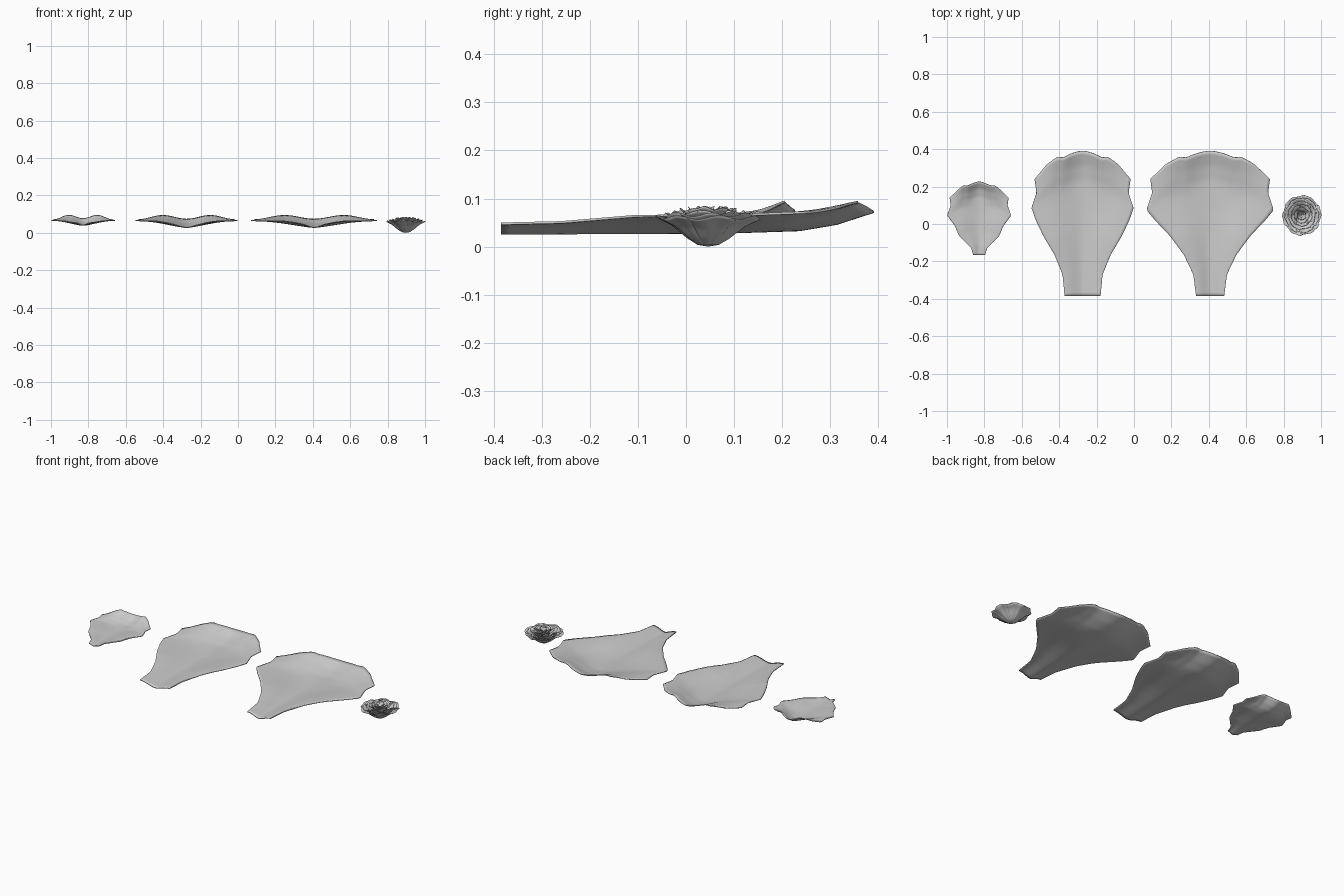
import bpy, bmesh, math

if "Cube" in bpy.data.objects:
    bpy.data.objects.remove(bpy.data.objects["Cube"])


def interp(pts, t):
    """Piecewise-linear lookup in a list of (t, value)."""
    for (a, va), (b, vb) in zip(pts, pts[1:]):
        if t <= b:
            return va + (vb - va) * (t - a) / (b - a)
    return pts[-1][1]


def grid_mesh(bm, fn, nu, nv):
    """Quad grid of fn(u, v), u and v in 0..1."""
    rows = [[bm.verts.new(fn(i / nu, j / nv)) for i in range(nu + 1)] for j in range(nv + 1)]
    for r0, r1 in zip(rows, rows[1:]):
        for i in range(nu):
            bm.faces.new((r0[i], r0[i + 1], r1[i + 1], r1[i]))


def finish(bm, name, thickness):
    me = bpy.data.meshes.new(name)
    bm.to_mesh(me)
    bm.free()
    ob = bpy.data.objects.new(name, me)
    bpy.context.collection.objects.link(ob)
    sol = ob.modifiers.new("thickness", 'SOLIDIFY')
    sol.thickness = thickness
    sol.offset = -1
    for o in bpy.context.selected_objects:
        o.select_set(False)
    ob.select_set(True)
    bpy.context.view_layer.objects.active = ob
    bpy.ops.object.shade_smooth_by_angle(angle=math.radians(40))


def petal(name, cx, side, crest, zc, ze):
    """side: (y, half width) base to corner; crest: (|s|, y) over the tip."""
    y0, (y1, _) = side[0][0], side[-1]

    def fn(u, v):
        s = 2 * u - 1
        a = abs(s)
        ys = y0 + (y1 - y0) * v
        x = interp(side, ys) * s
        y = y0 + (interp(crest, a) - y0) * v
        c, e = interp(zc, v), interp(ze, v)
        z = c + (e - c) * (1 - math.cos(math.pi * a ** 0.85)) / 2
        # raised lobes either side of the tip
        z += 0.021 * max(0, (v - 0.68) / 0.32) ** 1.5 * math.sin(math.pi * a) ** 2
        return (cx + x, y, z)

    bm = bmesh.new()
    grid_mesh(bm, fn, 40, 40)
    finish(bm, name, 0.005)


# three loose petals
crest = [(0, .39), (.08, .388), (.22, .377), (.40, .355), (.52, .358), (.74, .32), (1, .24)]
zc = [(0, .03), (.6, .032), (.8, .037), (.9, .05), (1, .075)]
ze = [(0, .05), (.2, .053), (.45, .066), (.75, .067), (1, .073)]
petal("medium_petal", -.275,
      [(-.385, .096), (-.27, .107), (-.165, .15), (-.064, .21), (.02, .25), (.085, .273),
       (.166, .246), (.24, .257)], crest, zc, ze)
petal("large_petal", .407,
      [(-.385, .075), (-.27, .09), (-.165, .14), (-.064, .215), (.02, .295), (.075, .34),
       (.166, .31), (.24, .32)], crest, zc, ze)
petal("small_petal", -.828,
      [(-.165, .032), (-.128, .043), (-.064, .107), (-.01, .13), (.045, .171),
       (.10, .152), (.14, .158)],
      [(0, .225), (.1, .222), (.4, .203), (.52, .205), (.74, .18), (1, .14)],
      [(0, .044), (.6, .043), (.8, .046), (.9, .056), (1, .078)],
      [(0, .052), (.4, .066), (1, .072)])


# ruffled flower bud: nested cups of overlapping petals
bm = bmesh.new()
layers = [(.103, .000, .060, 6), (.090, .006, .066, 6), (.073, .016, .071, 5),
          (.056, .026, .076, 5), (.040, .036, .079, 4), (.024, .046, .080, 3)]
for k, (R, zb, zr, n) in enumerate(layers):
    for p in range(n):
        mid = 2 * math.pi * p / n + k * 0.75
        span = 2 * math.pi / n * 1.3

        def fn(u, v):
            s = 2 * u - 1
            ang = mid + s * span / 2
            rim = 1 - 0.13 * s ** 4 + 0.02 * math.cos(s * 9)
            r = R * v * rim * (1 + 0.05 * s)
            rise = interp([(0, 0), (.2, .06), (.4, .28), (.7, .72), (1, 1)], v)
            z = zb + (zr - zb) * rise + 0.004 * v * v * math.sin(s * 5 + p)
            return (.897 + r * math.cos(ang), .046 + 1.04 * r * math.sin(ang), max(z, 0))

        grid_mesh(bm, fn, 14, 10)
bmesh.ops.remove_doubles(bm, verts=bm.verts, dist=1e-6)
finish(bm, "flower_bud", 0.001)
